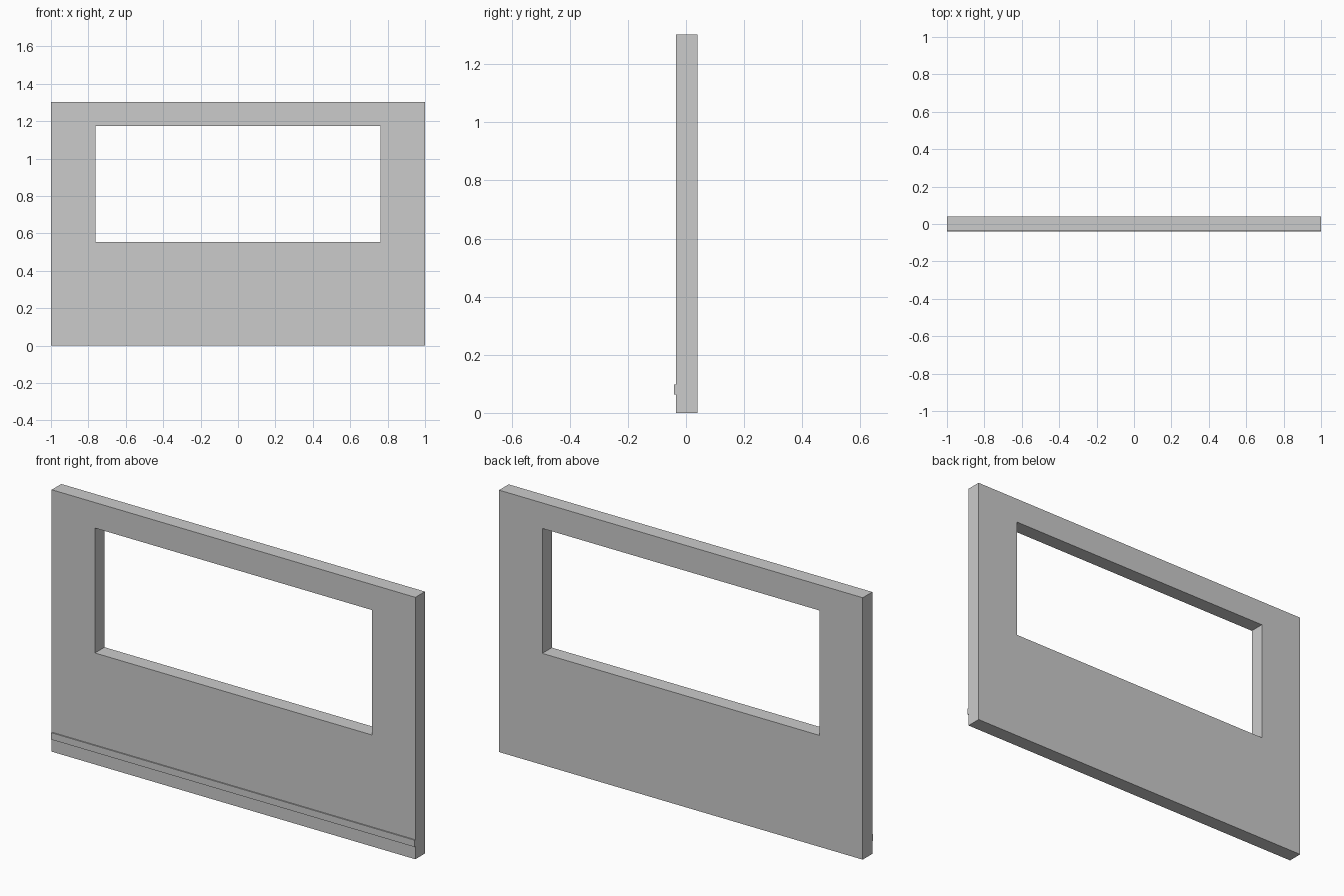
import bpy, bmesh

if "Cube" in bpy.data.objects:
    bpy.data.objects.remove(bpy.data.objects["Cube"])

FRONT, BACK = -0.035, 0.04   # wall faces


def finish(name, bm):
    bmesh.ops.recalc_face_normals(bm, faces=bm.faces)
    mesh = bpy.data.meshes.new(name)
    bm.to_mesh(mesh)
    bm.free()
    obj = bpy.data.objects.new(name, mesh)
    bpy.context.collection.objects.link(obj)
    return obj


def rect(bm, x, z0, z1, y):
    return [bm.verts.new((sx * x, y, z)) for sx, z in ((-1, z0), (1, z0), (1, z1), (-1, z1))]


def extrude_back(bm, depth):
    ext = bmesh.ops.extrude_face_region(bm, geom=bm.faces[:], use_keep_orig=True)
    moved = [v for v in ext["geom"] if isinstance(v, bmesh.types.BMVert)]
    bmesh.ops.translate(bm, verts=moved, vec=(0, depth, 0))


# Wall panel: a rectangular ring around the window, extruded to thickness
bm = bmesh.new()
outer = rect(bm, 1.0, 0.0, 1.302, FRONT)
inner = rect(bm, 0.762, 0.554, 1.175, FRONT)
for i in range(4):
    j = (i + 1) % 4
    bm.faces.new((outer[i], outer[j], inner[j], inner[i]))
extrude_back(bm, BACK - FRONT)
finish("wall_panel", bm)

# Thin trim strip along the bottom of the front
bm = bmesh.new()
bm.faces.new(rect(bm, 1.0, 0.063, 0.097, -0.041))
extrude_back(bm, 0.008)
finish("trim_strip", bm)
